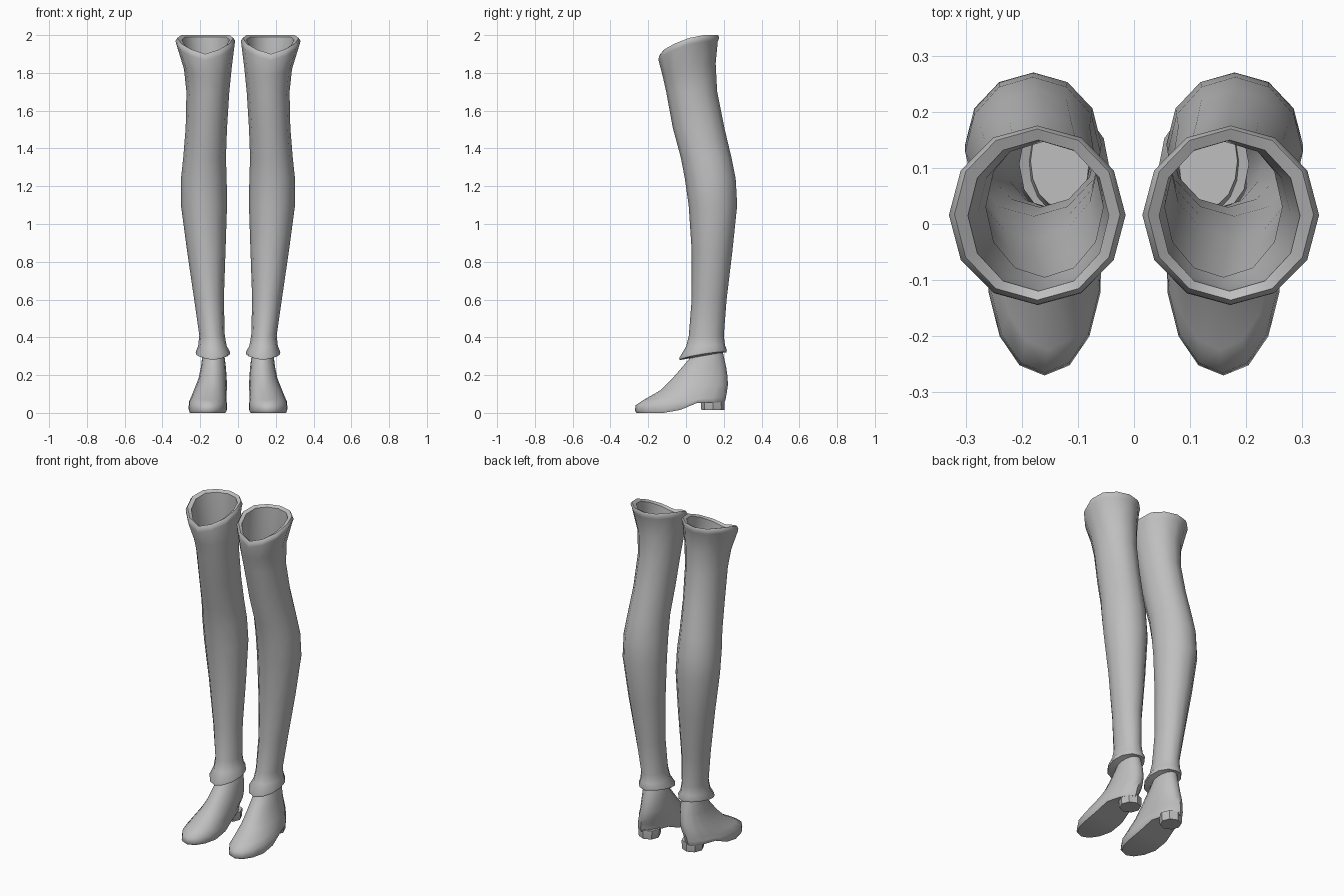
import bpy, bmesh, math

grey = bpy.data.materials.new("plain grey")
grey.diffuse_color = (0.52, 0.52, 0.52, 1)


def ring(n, x0, x1, yf, yb, height, wide=0.0):
    """Closed oval between the given limits; height(s, c, y) gives z."""
    pts = []
    for i in range(n):
        a = 2 * math.pi * i / n - math.pi / 2
        s, c = math.sin(a), math.cos(a)
        y = (yf + yb) / 2 + (yb - yf) / 2 * s
        x = (x0 + x1) / 2 + (x1 - x0) / 2 * c * (1 - wide * s)
        pts.append((x, y, height(s, c, y)))
    return pts


def loft(name, rings, bottom=False, top=False, angle=50):
    """Skin the rings from low to high and mirror to the other leg."""
    bm = bmesh.new()
    loops = [[bm.verts.new(p) for p in r] for r in rings]
    n = len(loops[0])
    for a, b in zip(loops, loops[1:]):
        for i in range(n):
            j = (i + 1) % n
            bm.faces.new((a[i], a[j], b[j], b[i]))
    # caps are strips running side to side so they may follow a curve
    for use, lp, flip in ((bottom, loops[0], True), (top, loops[-1], False)):
        if use:
            for i in range(n // 2):
                q = [lp[i], lp[i + 1], lp[(n - i - 1) % n], lp[(n - i) % n]]
                q = list(dict.fromkeys(q))
                bm.faces.new(q[::-1] if flip else q)
    me = bpy.data.meshes.new(name)
    bm.to_mesh(me)
    bm.free()
    me.materials.append(grey)
    ob = bpy.data.objects.new(name, me)
    bpy.context.collection.objects.link(ob)
    bpy.ops.object.select_all(action='DESELECT')
    ob.select_set(True)
    bpy.context.view_layer.objects.active = ob
    bpy.ops.object.shade_smooth_by_angle(angle=math.radians(angle))
    ob.modifiers.new("other_leg", 'MIRROR').use_mirror_merge = False
    return ob


def tilted(z, tilt=0.0, side=0.0):
    return lambda s, c, y: z + tilt * s + side * abs(c)


def rim(drop):
    return lambda s, c, y: min(2.0, 1.95 + 0.05 * s + 0.035 * abs(c)) - drop


# boot shaft: tucked hem, flared ankle cuff, calf, knee, thigh, V-shaped lip
shaft = [
    (0.080, 0.185, 0.030, 0.195, tilted(0.305, 0.015)),
    (0.042, 0.223, -0.033, 0.213, tilted(0.300, 0.020, 0.012)),
    (0.042, 0.224, -0.035, 0.216, tilted(0.312, 0.020, 0.010)),
    (0.060, 0.211, 0.000, 0.206, tilted(0.355, 0.005)),
    (0.070, 0.205, 0.015, 0.200, tilted(0.41)),
    (0.075, 0.232, 0.030, 0.215, tilted(0.60)),
    (0.066, 0.270, 0.030, 0.246, tilted(0.86)),
    (0.058, 0.302, 0.014, 0.271, tilted(1.10)),
    (0.060, 0.302, -0.006, 0.263, tilted(1.24)),
    (0.064, 0.290, -0.027, 0.241, tilted(1.35)),
    (0.058, 0.277, -0.070, 0.203, tilted(1.51)),
    (0.046, 0.273, -0.105, 0.165, tilted(1.70)),
    (0.034, 0.286, -0.125, 0.157, tilted(1.82, 0.03)),
    (0.018, 0.326, -0.145, 0.168, rim(0.035)),
    (0.015, 0.331, -0.144, 0.176, rim(0.015)),
    (0.025, 0.321, -0.136, 0.170, rim(0.0)),
    (0.045, 0.297, -0.120, 0.150, rim(0.01)),
    (0.044, 0.280, -0.113, 0.147, tilted(1.82, 0.03)),
    (0.055, 0.265, -0.095, 0.157, tilted(1.70)),
]
loft("boot_shaft", [ring(12, *r) for r in shaft])


# shoe: arched sole, rounded toe, sloping instep up to the ankle
def sole(lift):
    def z(s, c, y):
        t = min(1, max(0, (y + 0.09) / 0.17))
        return lift + 0.055 * t * t * (3 - 2 * t)
    return z


shoe = [
    (0.066, 0.256, -0.262, 0.203, sole(0.0), 0.18),
    (0.058, 0.262, -0.271, 0.209, sole(0.012), 0.16),
    (0.060, 0.258, -0.266, 0.212, tilted(0.063, 0.022), 0.16),
    (0.062, 0.246, -0.225, 0.217, tilted(0.090, 0.022), 0.12),
    (0.058, 0.228, -0.135, 0.222, tilted(0.135, 0.015), 0.06),
    (0.060, 0.208, -0.075, 0.220, tilted(0.185, 0.006), 0.02),
    (0.064, 0.197, -0.022, 0.213, tilted(0.240)),
    (0.070, 0.190, 0.020, 0.202, tilted(0.290)),
    (0.080, 0.185, 0.030, 0.195, tilted(0.320)),
]
loft("shoe", [ring(16, *r[:5], wide=r[5] if len(r) > 5 else 0) for r in shoe],
     bottom=True, top=True)

# low heel block under the back of the shoe
heel = [
    (0.088, 0.206, 0.082, 0.203, tilted(0.015)),
    (0.084, 0.210, 0.080, 0.205, tilted(0.025)),
    (0.082, 0.212, 0.078, 0.205, tilted(0.068)),
]
loft("heel", [ring(8, *r) for r in heel], bottom=True, top=True, angle=35)
